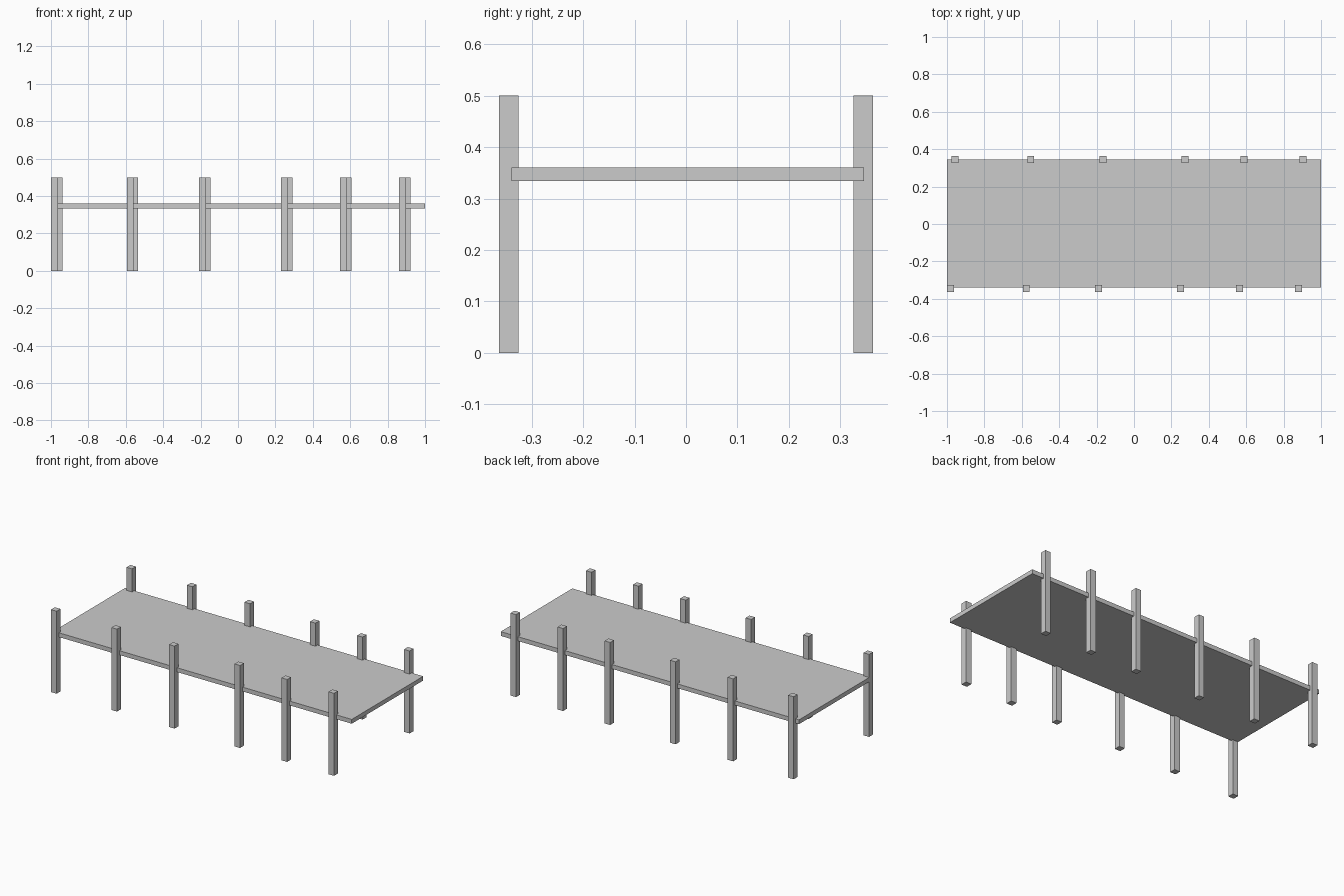
import bpy

if "Cube" in bpy.data.objects:
    bpy.data.objects.remove(bpy.data.objects["Cube"])

def box(name, lo, hi):
    """Axis-aligned box between two corners."""
    bpy.ops.mesh.primitive_cube_add(size=1, location=[(a + b) / 2 for a, b in zip(lo, hi)])
    ob = bpy.context.object
    ob.name = name
    ob.scale = [b - a for a, b in zip(lo, hi)]
    bpy.ops.object.transform_apply(location=False, rotation=False, scale=True)
    return ob

# Flat walkway slab
box("deck", (-1, -0.339, 0.334), (1, 0.346, 0.36))

# Two rows of square posts; the back row is shifted slightly to the right
W, Y, H, SHIFT = 0.037, 0.3445, 0.5, 0.024
for i, x in enumerate((-0.9815, -0.576, -0.19, 0.249, 0.565, 0.88), 1):
    for side, px, py in (("front", x, -Y), ("back", x + SHIFT, Y)):
        box(f"{side}_post_{i}", (px - W / 2, py - W / 2, 0), (px + W / 2, py + W / 2, H))
